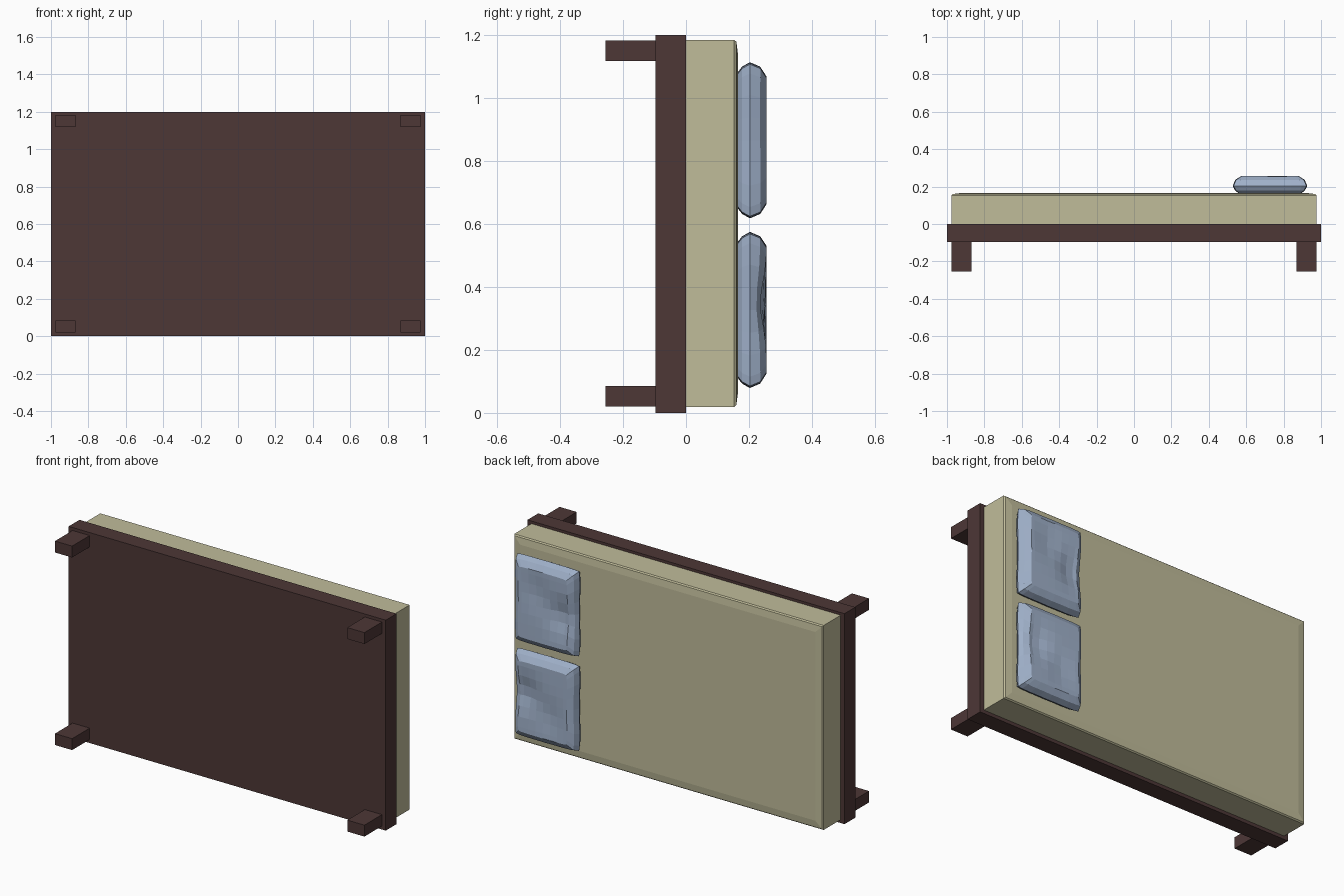
import bpy, bmesh, math
from mathutils import Vector

cube = bpy.data.objects.get("Cube")
if cube:
    bpy.data.objects.remove(cube, do_unlink=True)


def linear(c):
    c /= 255
    return c / 12.92 if c <= 0.04045 else ((c + 0.055) / 1.055) ** 2.4


def material(name, r, g, b):
    m = bpy.data.materials.new(name)
    m.use_nodes = True
    colour = (linear(r), linear(g), linear(b), 1)
    m.diffuse_color = colour
    m.node_tree.nodes["Principled BSDF"].inputs["Base Color"].default_value = colour
    return m


wood = material("dark wood", 77, 55, 54)
cream = material("cream fabric", 192, 188, 154)
blue = material("pale blue fabric", 160, 177, 202)


def finish(bm, name, mat):
    bmesh.ops.recalc_face_normals(bm, faces=bm.faces)
    mesh = bpy.data.meshes.new(name)
    bm.to_mesh(mesh)
    bm.free()
    mesh.materials.append(mat)
    obj = bpy.data.objects.new(name, mesh)
    bpy.context.collection.objects.link(obj)
    return obj


def box(name, mat, x, y, z):
    bm = bmesh.new()
    bmesh.ops.create_cube(bm, size=1)
    for v in bm.verts:
        v.co = [lo + (c + 0.5) * (hi - lo) for c, (lo, hi) in zip(v.co, (x, y, z))]
    return finish(bm, name, mat)


# Bed base, lying on its long edge
box("bed_frame", wood, (-1, 1), (-0.097, 0), (0, 1.2))

# Four legs
for side, sx in (("left", 1), ("right", -1)):
    for end, z in (("lower", 0.02), ("upper", 1.118)):
        xs = sorted((sx * 0.868, sx * 0.976))
        box(f"{end}_{side}_leg", wood, xs, (-0.255, -0.097), (z, z + 0.065))


# Mattress with a soft shallow border around its sleeping face
def mattress():
    bm = bmesh.new()
    rings = []
    for y, inset in ((0, 0), (0.153, 0), (0.16, 0.006), (0.165, 0.045)):
        w, h = 0.976 - inset, 0.583 - inset
        rings.append([bm.verts.new((sx * w, y, 0.602 + sz * h))
                      for sx, sz in ((-1, -1), (1, -1), (1, 1), (-1, 1))])
    for a, b in zip(rings, rings[1:]):
        for i in range(4):
            j = (i + 1) % 4
            bm.faces.new((a[i], a[j], b[j], b[i]))
    bm.faces.new(rings[0])
    bm.faces.new(rings[-1])
    return finish(bm, "mattress", cream)


mattress()


# Pillows: a gridded cushion with a bulging seam, rounded corners and dents
def pillow(name, centre, turn):
    n = 8
    levels = ((0.162, 0.035), (0.178, 0.014), (0.203, 0),
              (0.236, 0.014), (0.256, 0.045))
    bm = bmesh.new()

    def dent(u, v):
        edge = math.exp(-((u - 0.75) / 0.5) ** 2 - ((v - 0.1) / 0.42) ** 2)
        middle = math.exp(-(u + 0.25) ** 2 * 5 - (v + 0.35) ** 2 * 5)
        return 0.026 * edge + 0.010 * middle

    def point(u, v, y, inset):
        # Rounded corners and slightly pinched sides
        corner = 1 - 0.045 * (u * u * v * v) ** 2
        x = u * (0.2 - inset) * corner * (1 - 0.02 * math.cos(3 * v))
        z = v * (0.248 - inset) * corner * (1 - 0.02 * math.cos(3 * u) * abs(u))
        lift = max(0, (y - 0.203) / 0.053)
        return Vector((0.727 + turn * x, y - lift * dent(u, v), centre + turn * z))

    steps = [-1, -0.86] + [-0.86 + 1.72 * i / (n - 2) for i in range(1, n - 2)] + [0.86, 1]
    rim = ([(u, -1) for u in steps[:-1]] + [(1, v) for v in steps[:-1]]
           + [(u, 1) for u in steps[:0:-1]] + [(-1, v) for v in steps[:0:-1]])
    # Side rings
    rings = [[bm.verts.new(point(u, v, y, i)) for u, v in rim] for y, i in levels]
    for a, b in zip(rings, rings[1:]):
        for i in range(len(rim)):
            j = (i + 1) % len(rim)
            bm.faces.new((a[i], a[j], b[j], b[i]))
    # Gridded back and front
    for y, inset in (levels[0], levels[-1]):
        grid = [[bm.verts.new(point(u, v, y, inset)) for v in steps] for u in steps]
        for p, q in zip(grid, grid[1:]):
            for k in range(len(steps) - 1):
                bm.faces.new((p[k], p[k + 1], q[k + 1], q[k]))
    bmesh.ops.remove_doubles(bm, verts=bm.verts, dist=0.0005)
    return finish(bm, name, blue)


pillow("lower_pillow", 0.327, 1)
pillow("upper_pillow", 0.866, -1)
